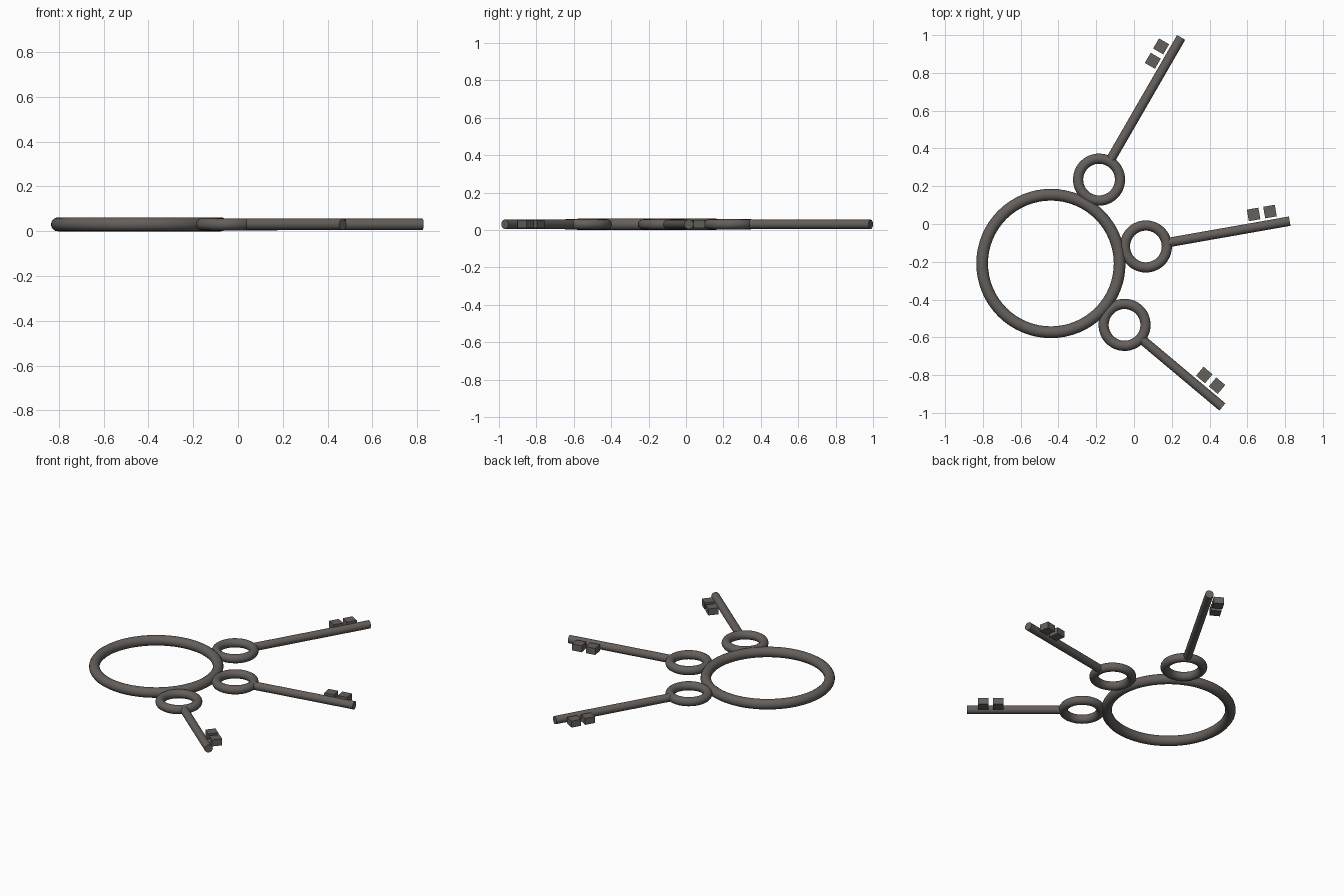
import bpy
from math import radians
from mathutils import Matrix, Vector

cube = bpy.data.objects.get("Cube")
if cube:
    bpy.data.objects.remove(cube, do_unlink=True)

MID = 0.031  # height of the shared middle plane

iron = bpy.data.materials.new("dark_iron")
iron.use_nodes = True
iron.diffuse_color = (0.13, 0.115, 0.105, 1)
iron.node_tree.nodes["Principled BSDF"].inputs["Base Color"].default_value = iron.diffuse_color


def finish(name, matrix, smooth=True):
    """Name, place, shade and colour the newest object."""
    obj = bpy.context.object
    obj.name = name
    obj.matrix_world = matrix
    obj.data.materials.append(iron)
    if smooth:
        bpy.ops.object.shade_smooth_by_angle(angle=radians(40))


def torus(name, matrix, major, minor, segments):
    bpy.ops.mesh.primitive_torus_add(major_radius=major, minor_radius=minor,
                                     major_segments=segments, minor_segments=16)
    finish(name, matrix)


def key(name, x, y, angle, tip):
    """A key lying flat, its shaft running along local +x to the tip."""
    place = Matrix.Translation((x, y, MID)) @ Matrix.Rotation(radians(angle), 4, "Z")

    # Round bow
    torus(name + "_bow", place, 0.111, 0.027, 40)

    # Shaft, starting inside the bow's tube
    start = 0.115
    bpy.ops.mesh.primitive_cylinder_add(vertices=20, radius=0.025, depth=tip - start)
    along = Matrix.Translation(((tip + start) / 2, 0, 0)) @ Matrix.Rotation(radians(90), 4, "Y")
    finish(name + "_shaft", place @ along)

    # Two square teeth beside the shaft
    for part, back in (("inner", 0.182), ("outer", 0.094)):
        bpy.ops.mesh.primitive_cube_add(size=1)
        bpy.context.object.data.transform(Matrix.Diagonal(Vector((0.062, 0.062, 0.042, 1))))
        finish(f"{name}_{part}_tooth", place @ Matrix.Translation((tip - back, 0.068, 0.002)), False)


# Large ring that holds the keys
torus("key_ring", Matrix.Translation((-0.44, -0.209, MID)), 0.364, 0.031, 64)

# Three keys of falling length, fanned around the ring
key("long_key", -0.185, 0.235, 60, 0.869)
key("middle_key", 0.063, -0.119, 10, 0.773)
key("short_key", -0.05, -0.534, -40, 0.676)
